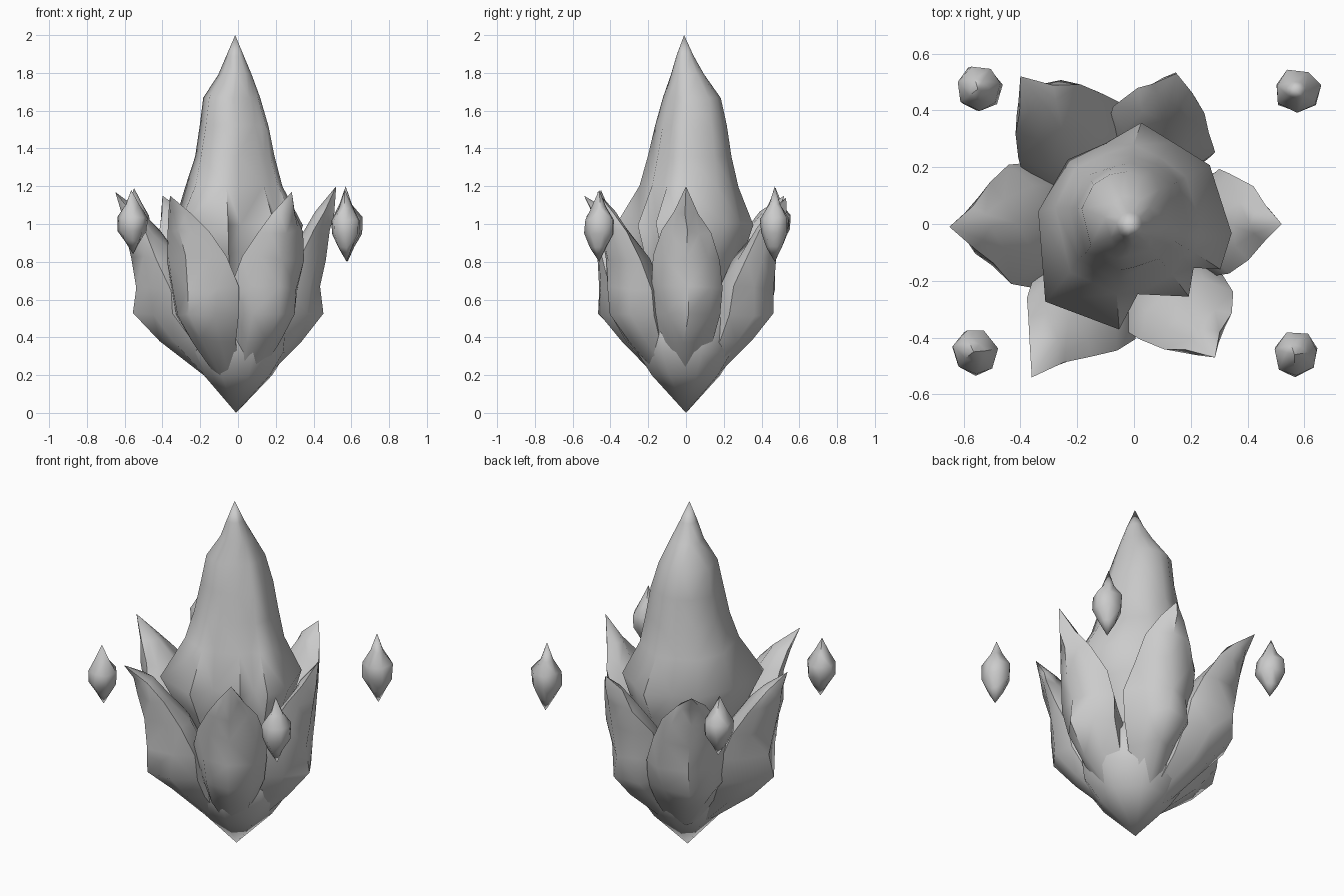
import bpy, bmesh, math, random
from mathutils import Vector

if "Cube" in bpy.data.objects:
    bpy.data.objects.remove(bpy.data.objects["Cube"])

random.seed(4)
stone = bpy.data.materials.new("grey stone")
stone.diffuse_color = (0.6, 0.6, 0.6, 1)
stone.use_nodes = True
stone.node_tree.nodes["Principled BSDF"].inputs["Base Color"].default_value = stone.diffuse_color


def loft(name, rings, bottom, top, angle=50):
    """Skin equal-length rings of points, closed by a point at each end."""
    bm = bmesh.new()
    rows = [[bm.verts.new(p) for p in ring] for ring in rings]
    n = len(rows[0])
    lo, hi = bm.verts.new(bottom), bm.verts.new(top)
    for i in range(n):
        j = (i + 1) % n
        bm.faces.new((lo, rows[0][j], rows[0][i]))
        bm.faces.new((hi, rows[-1][i], rows[-1][j]))
        for a, b in zip(rows, rows[1:]):
            bm.faces.new((a[i], a[j], b[j], b[i]))
    bmesh.ops.triangulate(bm, faces=bm.faces[:])
    bmesh.ops.recalc_face_normals(bm, faces=bm.faces[:])
    mesh = bpy.data.meshes.new(name)
    bm.to_mesh(mesh)
    bm.free()
    mesh.materials.append(stone)
    ob = bpy.data.objects.new(name, mesh)
    bpy.context.collection.objects.link(ob)
    bpy.ops.object.select_all(action='DESELECT')
    bpy.context.view_layer.objects.active = ob
    ob.select_set(True)
    bpy.ops.object.shade_smooth_by_angle(angle=math.radians(angle))
    return ob


def jitter(s):
    return Vector([random.uniform(-s, s) for _ in range(3)])


# Central spire: a notched outline that gets rounder and smaller upwards
outline = [(.34, -.04), (.27, .2), (.14, .28), (.02, .36), (-.1, .29), (-.24, .23),
           (-.33, .05), (-.31, -.27), (-.06, -.37), (.02, -.24), (.19, -.25), (.21, -.15),
           (.31, -.16)]
levels = [  # z, scale, roundness, x shift, y shift
    (.6, .62, .5, 0, 0), (.85, .86, .2, 0, 0), (1.0, 1, 0, 0, 0),
    (1.2, .77, .6, -.02, .015), (1.36, .64, .7, -.02, .02), (1.52, .56, .8, -.02, .025),
    (1.67, .46, .8, -.035, .03), (1.79, .27, 1, -.015, .01), (1.89, .14, 1, -.015, -.005)]
rings = []
for z, s, rnd, dx, dy in levels:
    ring = []
    for x, y in outline:
        r = math.hypot(x, y)
        f = s * ((1 - rnd) + rnd * .33 / r)
        ring.append(Vector((x * f + dx, y * f + dy, z)) + jitter(.008 * s))
    rings.append(ring)
loft("spire", rings, (0, 0, .2), (-.015, -.01, 2), 55)

# Pointed root under the cluster
root_rings = [[(r * math.cos(i * math.pi / 4 + .3), r * math.sin(i * math.pi / 4 + .3), z)
               for i in range(8)] for z, r in ((.2, .19), (.32, .27), (.5, .29))]
loft("root", root_rings, (-.01, 0, 0), (0, 0, .8), 60)

# Ring of outward leaning petals
profile = [  # z, inner radius, outer radius, half width
    (.2, .05, .19, .08), (.38, .1, .4, .14), (.52, .13, .535, .185),
    (.66, .18, .53, .205), (.82, .29, .55, .185), (.96, .41, .58, .13),
    (1.06, .5, .605, .07)]
section = [(1, 0), (.58, .66), (0, 1), (-.65, .65), (-1, 0), (-.65, -.65), (0, -1), (.58, -.66)]
petals = [  # tip x, tip y, tip z, body angle, body reach, width
    ("right", .52, .0, 1.2, 0, .53, .93), ("left", -.65, -.01, 1.17, 181, .65, 1.1),
    ("front_left", -.36, -.54, 1.15, 239, .63, 1), ("front_right", .285, -.47, 1.17, 298, .56, .97),
    ("back_left", -.4, .52, 1.15, 126, .65, 1.08), ("back_right", .15, .53, 1.14, 74, .58, .95)]
for side, tx, ty, tz, deg, reach, width in petals:
    a = math.radians(deg)
    out = Vector((math.cos(a), math.sin(a), 0))
    across = Vector((-out.y, out.x, 0))
    # the upper rings drift sideways toward the tip
    drift = across * Vector((tx, ty, 0)).dot(across)
    k = reach / .64
    rings = []
    for z, r0, r1, w in profile:
        mid, half = (r0 + r1) / 2 * k, (r1 - r0) / 2 * k
        centre = out * mid + drift * max(0, z - .6) / .55 + Vector((0, 0, z))
        rings.append([centre + out * (half * c) + across * (w * width * s)
                      + jitter(min(.014, w * .12)) for c, s in section])
    loft("petal_" + side, rings, out * .03 + Vector((0, 0, .1)), (tx, ty, tz))

# Four floating shards
shards = [("front_left", -.56, -.45, .84, 1.18), ("front_right", .57, -.46, .8, 1.18),
          ("back_left", -.545, .475, .84, 1.19), ("back_right", .575, .47, .8, 1.2)]
for side, x, y, z0, z1 in shards:
    rings = []
    for t, r in ((.2, .042), (.38, .078), (.58, .08), (.76, .036)):
        rings.append([Vector((x + r * math.cos(i * math.pi / 3.5 + .2),
                              y + r * math.sin(i * math.pi / 3.5 + .2),
                              z0 + (z1 - z0) * t)) + jitter(.007) for i in range(7)])
    loft("shard_" + side, rings, (x + .005, y, z0), (x - .005, y, z1), 60)
